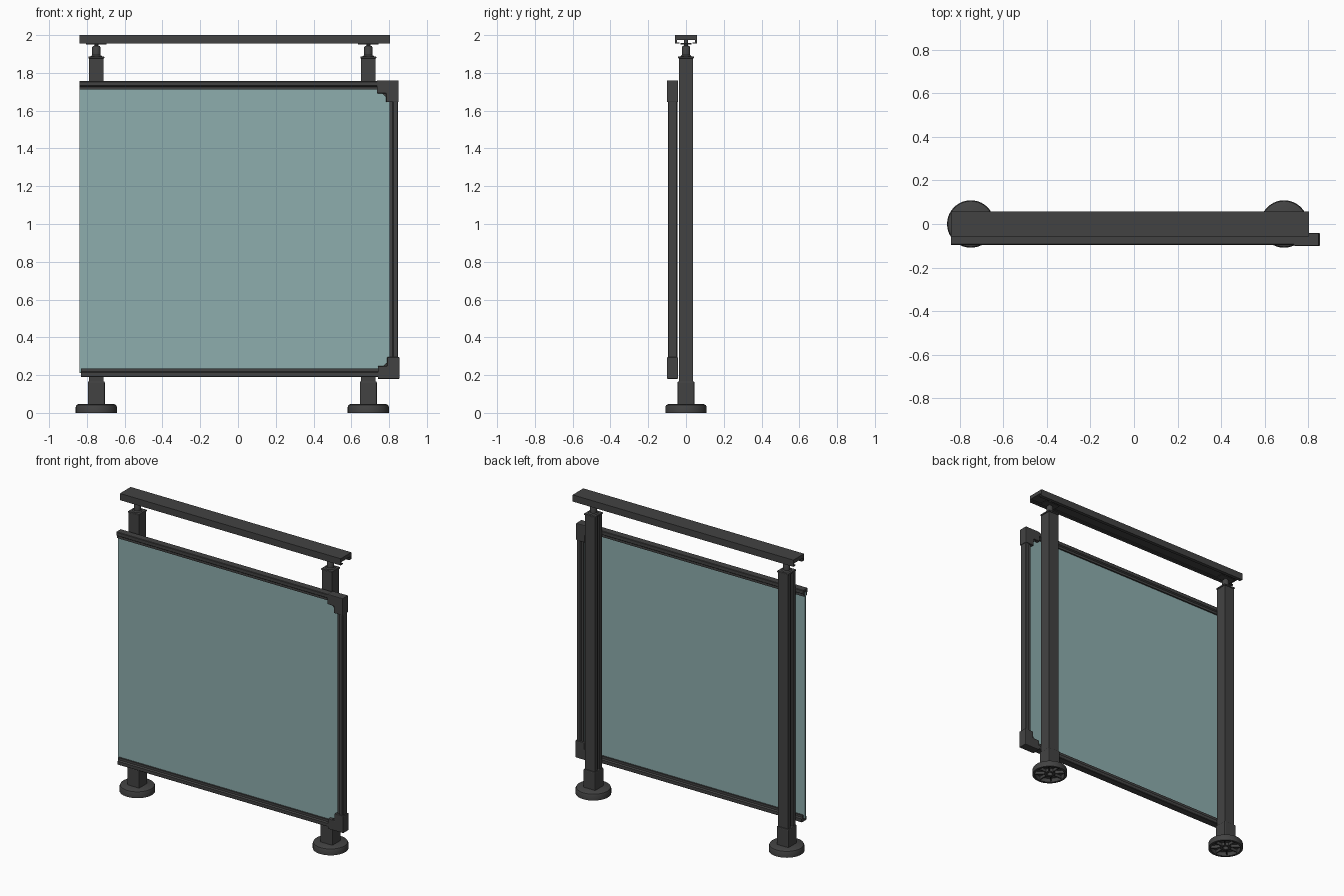
import bpy, bmesh, math
from mathutils import Vector

if "Cube" in bpy.data.objects:
    bpy.data.objects.remove(bpy.data.objects["Cube"])


def material(name, color):
    m = bpy.data.materials.new(name)
    m.diffuse_color = color
    m.use_nodes = True
    m.node_tree.nodes["Principled BSDF"].inputs["Base Color"].default_value = m.diffuse_color
    return m


METAL = material("dark_metal", (0.055, 0.055, 0.055, 1))
GLASS = material("tinted_glass", (0.27, 0.42, 0.42, 0.6))


def finish(bm, name, mat=METAL, bevel=0.0, smooth=False):
    bmesh.ops.recalc_face_normals(bm, faces=bm.faces)
    me = bpy.data.meshes.new(name)
    bm.to_mesh(me)
    bm.free()
    ob = bpy.data.objects.new(name, me)
    bpy.context.collection.objects.link(ob)
    me.materials.append(mat)
    if bevel:
        b = ob.modifiers.new("bevel", 'BEVEL')
        b.width, b.segments = bevel, 2
        b.limit_method = 'ANGLE'
    if smooth:
        bpy.context.view_layer.objects.active = ob
        ob.select_set(True)
        bpy.ops.object.shade_smooth_by_angle(angle=math.radians(35))
        ob.select_set(False)
    return ob


def extrude(name, pts, origin, u, v, path, mat=METAL, bevel=0.0):
    """Sweep a flat profile (in axes u, v) along a straight path."""
    bm = bmesh.new()
    o, u, v = Vector(origin), Vector(u), Vector(v)
    f = bm.faces.new([bm.verts.new(o + u * a + v * b) for a, b in pts])
    r = bmesh.ops.extrude_face_region(bm, geom=[f])
    verts = [e for e in r["geom"] if isinstance(e, bmesh.types.BMVert)]
    bmesh.ops.translate(bm, verts=verts, vec=Vector(path))
    return finish(bm, name, mat, bevel)


def box(name, x0, x1, y0, y1, z0, z1, mat=METAL, bevel=0.0):
    return extrude(name, [(x0, y0), (x1, y0), (x1, y1), (x0, y1)],
                   (0, 0, z0), (1, 0, 0), (0, 1, 0), (0, 0, z1 - z0), mat, bevel)


def lathe(name, profile, x, n=40):
    """Revolve a radius/height profile around a vertical axis at x."""
    bm = bmesh.new()
    vs = [bm.verts.new((r, 0, z)) for r, z in profile]
    edges = [bm.edges.new(p) for p in zip(vs, vs[1:])]
    bmesh.ops.spin(bm, geom=vs + edges, cent=(0, 0, 0), axis=(0, 0, 1),
                   angle=2 * math.pi, steps=n, use_duplicate=False)
    bmesh.ops.remove_doubles(bm, verts=bm.verts, dist=1e-5)
    bmesh.ops.translate(bm, verts=bm.verts, vec=(x, 0, 0))
    return finish(bm, name, smooth=True)


def mirrored(half):
    return half + [(-a, b) for a, b in reversed(half)]


# Handrail: channel open underneath with inward lips
rail = mirrored([(0.016, 1.975), (0.048, 1.975), (0.048, 1.962), (0.034, 1.962),
                 (0.034, 1.955), (0.057, 1.955), (0.057, 2.0)])
extrude("handrail", rail, (-0.84, 0, 0), (0, 1, 0), (0, 0, 1), (1.645, 0, 0))

# Post section with a slot on its left side
P, S = 0.038, 0.012
post = [(-P, -P), (P, -P), (P, P), (-P, P), (-P, S), (-P + 0.012, S),
        (-P + 0.012, -S), (-P, -S)]

for side, x in (("left", -0.75), ("right", 0.69)):
    extrude(side + "_post", post, (x, 0, 0.04), (1, 0, 0), (0, 1, 0), (0, 0, 1.84))
    c = 0.045
    box(side + "_collar", x - c, x + c, -c, c, 0.04, 0.167, bevel=0.006)
    c = 0.042
    box(side + "_post_cap", x - c, x + c, -c, c, 1.877, 1.888, bevel=0.003)
    # Foot: hollow rounded disc with a central hub and ribs below
    lathe(side + "_foot", [(0, 0.025), (0.09, 0.025), (0.094, 0.0), (0.109, 0.0),
                           (0.109, 0.032), (0.105, 0.041), (0.096, 0.046), (0, 0.046)], x)
    lathe(side + "_foot_hub", [(0.018, 0.026), (0.018, 0.004), (0.034, 0.004),
                               (0.034, 0.026)], x)
    for i in range(8):
        a = i * math.pi / 4
        d = Vector((math.cos(a), math.sin(a), 0))
        extrude(side + "_foot_rib", [(-0.003, 0.006), (0.003, 0.006), (0.003, 0.027),
                (-0.003, 0.027)], Vector((x, 0, 0)) + d * 0.032,
                (-d.y, d.x, 0), (0, 0, 1), d * 0.062)
    # Handrail support: stem, neck and thin saddle plate
    lathe(side + "_stem", [(0, 1.88), (0.03, 1.888), (0.022, 1.894), (0.022, 1.936),
                           (0.018, 1.942), (0.011, 1.944), (0.011, 1.975), (0, 1.975)], x, 24)
    box(side + "_saddle", x - 0.055, x + 0.055, -0.03, 0.03, 1.95, 1.957, bevel=0.002)

# Glass pane
box("glass_pane", -0.84, 0.82, -0.076, -0.066, 0.21, 1.735, GLASS)

# Frame channel: (depth towards the glass, y offset), stepped lips around a slot
edge = mirrored([(0.006, 0.012), (0.006, 0.045), (0.016, 0.045), (0.016, 0.03),
                 (0.025, 0.024), (0.025, 0.003), (0.022, 0.0)])
Y = -0.071
extrude("frame_top", edge, (-0.84, Y, 1.756), (0, 1, 0), (0, 0, -1), (1.66, 0, 0))
extrude("frame_bottom", edge, (-0.83, Y, 0.19), (0, 1, 0), (0, 0, 1), (1.65, 0, 0))
extrude("frame_side", edge, (0.847, Y, 0.21), (0, 1, 0), (-1, 0, 0), (0, 0, 1.525))

# Corner brackets: stepped L shapes, mirrored top and bottom
ell = [(0, 0), (0.115, 0), (0.115, 0.05), (0.115, 0.068), (0.066, 0.068),
       (0.066, 0.115), (0, 0.115)]
web = [(0.05, 0.05), (0.085, 0.05), (0.085, 0.07), (0.07, 0.085), (0.05, 0.085)]
for name, x, z, s in (("top", 0.85, 1.76, -1), ("bottom", 0.855, 0.18, 1)):
    extrude(name + "_corner_bracket", ell, (x, -0.101, z), (-1, 0, 0), (0, 0, s),
            (0, 0.059, 0), bevel=0.004)
    extrude(name + "_corner_web", web, (x, -0.092, z), (-1, 0, 0), (0, 0, s), (0, 0.042, 0))
